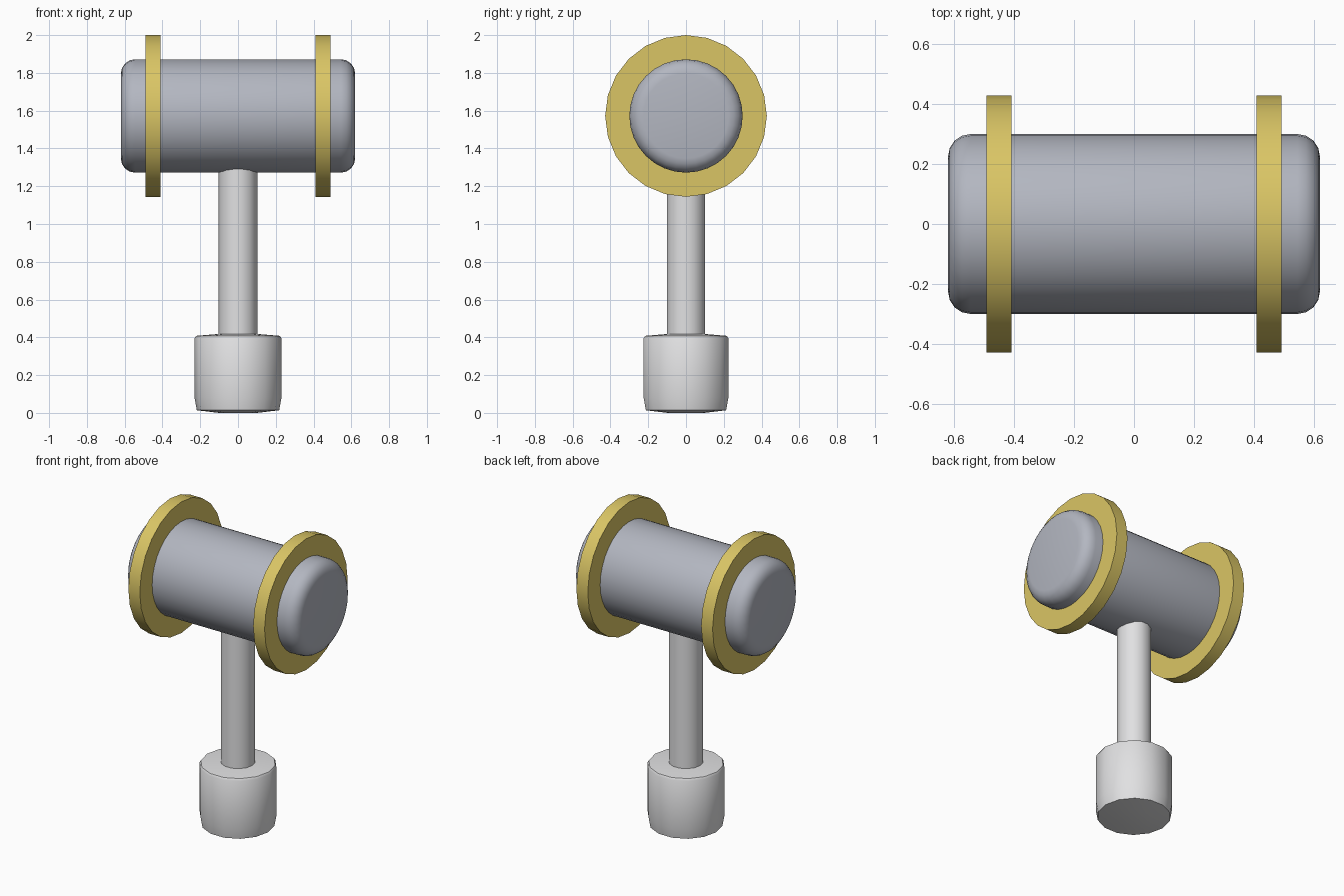
import bpy
import bmesh
from math import sin, cos, pi, radians
from mathutils import Matrix

cube = bpy.data.objects.get("Cube")
if cube:
    bpy.data.objects.remove(cube, do_unlink=True)


def make_material(name, color):
    mat = bpy.data.materials.new(name)
    mat.use_nodes = True
    mat.diffuse_color = color
    mat.node_tree.nodes["Principled BSDF"].inputs["Base Color"].default_value = color
    return mat


steel = make_material("blue grey steel", (0.45, 0.47, 0.53, 1))
gold = make_material("gold", (0.70, 0.56, 0.13, 1))
silver = make_material("pale grey", (0.75, 0.75, 0.76, 1))


def lathe(name, profile, sides, mat, transform=Matrix(), angle=35):
    """Spin (radius, height) points round z and cap both ends."""
    bm = bmesh.new()
    rings = [[bm.verts.new((r * cos(2 * pi * i / sides), r * sin(2 * pi * i / sides), h))
              for i in range(sides)] for r, h in profile]
    for low, high in zip(rings, rings[1:]):
        for i in range(sides):
            j = (i + 1) % sides
            bm.faces.new((low[i], low[j], high[j], high[i]))
    bm.faces.new(rings[0][::-1])
    bm.faces.new(rings[-1])
    bm.transform(transform)
    mesh = bpy.data.meshes.new(name)
    bm.to_mesh(mesh)
    bm.free()
    mesh.materials.append(mat)
    obj = bpy.data.objects.new(name, mesh)
    bpy.context.collection.objects.link(obj)
    bpy.ops.object.select_all(action='DESELECT')
    obj.select_set(True)
    bpy.context.view_layer.objects.active = obj
    bpy.ops.object.shade_smooth_by_angle(angle=radians(angle))
    return obj


HEAD_Z = 1.572
sideways = Matrix.Translation((0, 0, HEAD_Z)) @ Matrix.Rotation(pi / 2, 4, 'Y')

# Hammer head with rounded ends
R, HALF, ROUND = 0.30, 0.62, 0.075
end = [(R - ROUND + ROUND * cos(a * pi / 8), HALF - ROUND + ROUND * sin(a * pi / 8))
       for a in range(5)]
head_profile = [(r, -h) for r, h in reversed(end)] + end
lathe("hammer_head", head_profile, 32, steel, sideways)

# Gold bands near both ends
for side, x in (("left", 0.45), ("right", -0.45)):
    lathe(side + "_band", [(0.428, x - 0.041), (0.428, x + 0.041)], 24, gold, sideways)

# Handle shaft
lathe("handle_shaft", [(0.103, 0.38), (0.103, 1.35)], 14, silver)

# Pommel with chamfered ends
pommel_profile = [(0.10, 0), (0.218, 0.014), (0.23, 0.08),
                  (0.23, 0.395), (0.222, 0.408), (0.10, 0.418)]
lathe("pommel", pommel_profile, 14, silver, angle=50)
